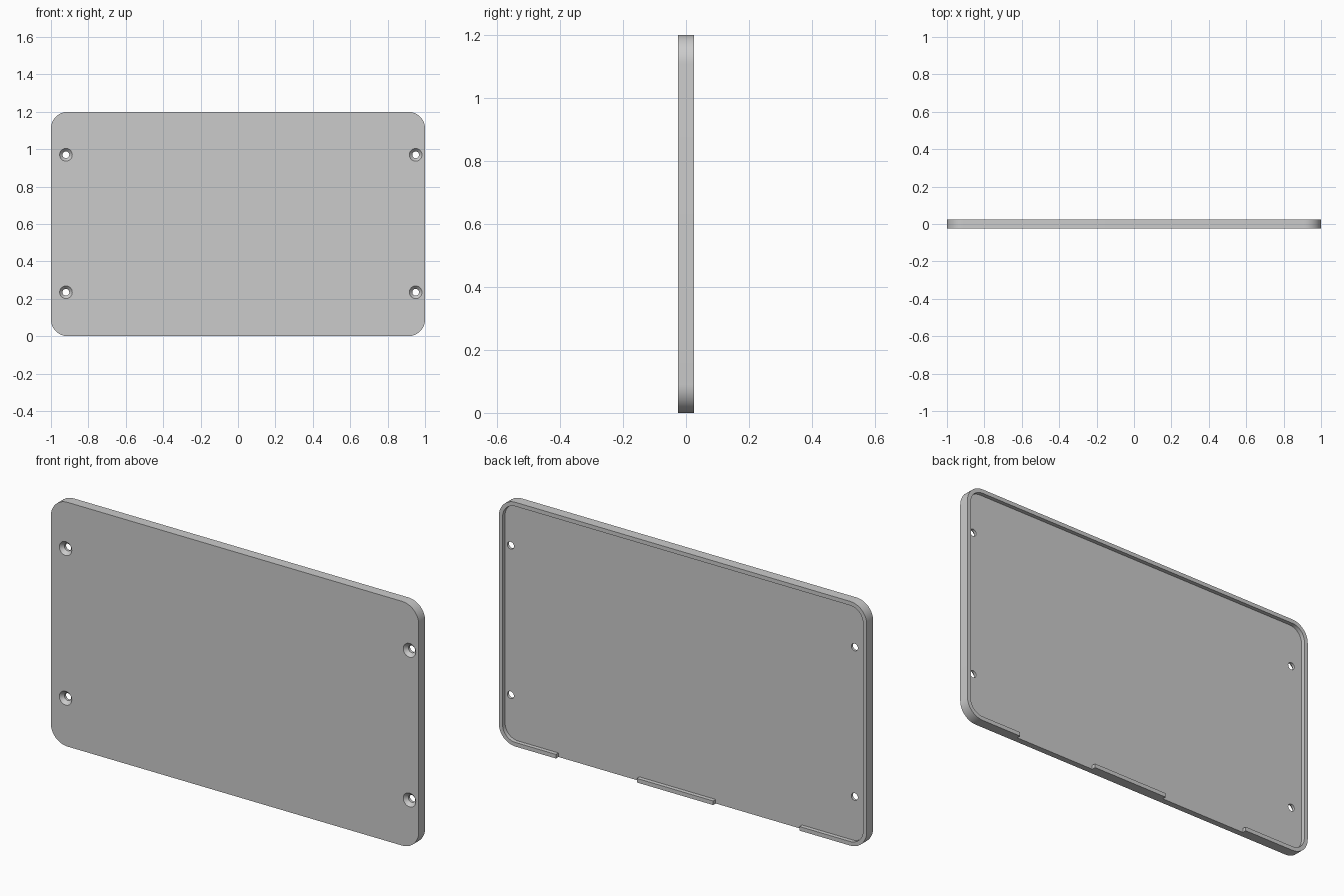
import bpy, bmesh, math
from mathutils import Matrix, Vector

if "Cube" in bpy.data.objects:
    bpy.data.objects.remove(bpy.data.objects["Cube"])

W, H, D = 2.0, 1.2, 0.05      # overall width, height, depth
RADIUS, RIM = 0.09, 0.02      # corner radius, rim width
FLOOR = 0.005                 # y of the recessed back floor

grey = bpy.data.materials.new("plain grey")
grey.use_nodes = True
grey.diffuse_color = (0.6, 0.6, 0.6, 1)
grey.node_tree.nodes["Principled BSDF"].inputs["Base Color"].default_value = (0.6, 0.6, 0.6, 1)


def finish(name, bm):
    bmesh.ops.recalc_face_normals(bm, faces=bm.faces)
    mesh = bpy.data.meshes.new(name)
    bm.to_mesh(mesh)
    bm.free()
    mesh.materials.append(grey)
    obj = bpy.data.objects.new(name, mesh)
    bpy.context.collection.objects.link(obj)
    return obj


def rounded_slab(name, w, h, r, y0, y1, steps=12):
    """Rounded rectangle in x-z, extruded along y."""
    bm = bmesh.new()
    ring = []
    for i, (sx, sz) in enumerate([(1, 1), (-1, 1), (-1, -1), (1, -1)]):
        for k in range(steps + 1):
            a = (i + k / steps) * math.pi / 2
            x = sx * (w / 2 - r) + r * math.cos(a)
            z = H / 2 + sz * (h / 2 - r) + r * math.sin(a)
            ring.append(bm.verts.new((x, y0, z)))
    face = bm.faces.new(ring)
    out = bmesh.ops.extrude_face_region(bm, geom=[face])
    moved = [v for v in out["geom"] if isinstance(v, bmesh.types.BMVert)]
    bmesh.ops.translate(bm, verts=moved, vec=(0, y1 - y0, 0))
    return finish(name, bm)


def box(name, x0, x1, y0, y1, z0, z1):
    bm = bmesh.new()
    bmesh.ops.create_cube(bm, size=1)
    for v in bm.verts:
        v.co = ((x0 + x1) / 2 + v.co.x * (x1 - x0),
                (y0 + y1) / 2 + v.co.y * (y1 - y0),
                (z0 + z1) / 2 + v.co.z * (z1 - z0))
    return finish(name, bm)


def screw_cutter(name, x, z, sides=32):
    """Countersunk hole: a cone at the front leading into a straight bore."""
    bm = bmesh.new()
    profile = [(0.0387, -0.03), (0.018, -0.008), (0.018, 0.04)]
    rings = []
    for r, y in profile:
        angles = [2 * math.pi * k / sides for k in range(sides)]
        rings.append([bm.verts.new((x + r * math.cos(a), y, z + r * math.sin(a))) for a in angles])
    for low, high in zip(rings, rings[1:]):
        for k in range(sides):
            n = (k + 1) % sides
            bm.faces.new((low[k], low[n], high[n], high[k]))
    bm.faces.new(rings[0])
    bm.faces.new(rings[-1])
    return finish(name, bm)


def cut(target, cutter):
    cutter.hide_render = True
    mod = target.modifiers.new("cut", "BOOLEAN")
    mod.operation = "DIFFERENCE"
    mod.solver = "EXACT"
    mod.object = cutter
    bpy.context.view_layer.objects.active = target
    bpy.ops.object.modifier_apply(modifier=mod.name)
    bpy.data.objects.remove(cutter)


# Cover plate with a raised rim around the back
cover = rounded_slab("cover_plate", W, H, RADIUS, -D / 2, D / 2)
cut(cover, rounded_slab("back_recess", W - 2 * RIM, H - 2 * RIM, RADIUS - RIM, FLOOR, 0.1))

# Two gaps in the bottom rim
for x0, x1 in [(0.25, 0.69), (-0.635, -0.165)]:
    cut(cover, box("rim_gap", x0, x1, FLOOR, 0.1, -0.1, RIM + 0.02))

# Four countersunk screw holes
for x in (-0.92, 0.95):
    for z in (0.235, 0.97):
        cut(cover, screw_cutter("screw_hole", x, z))

bpy.ops.object.select_all(action="DESELECT")
cover.select_set(True)
bpy.context.view_layer.objects.active = cover
bpy.ops.object.shade_smooth_by_angle(angle=math.radians(30))
